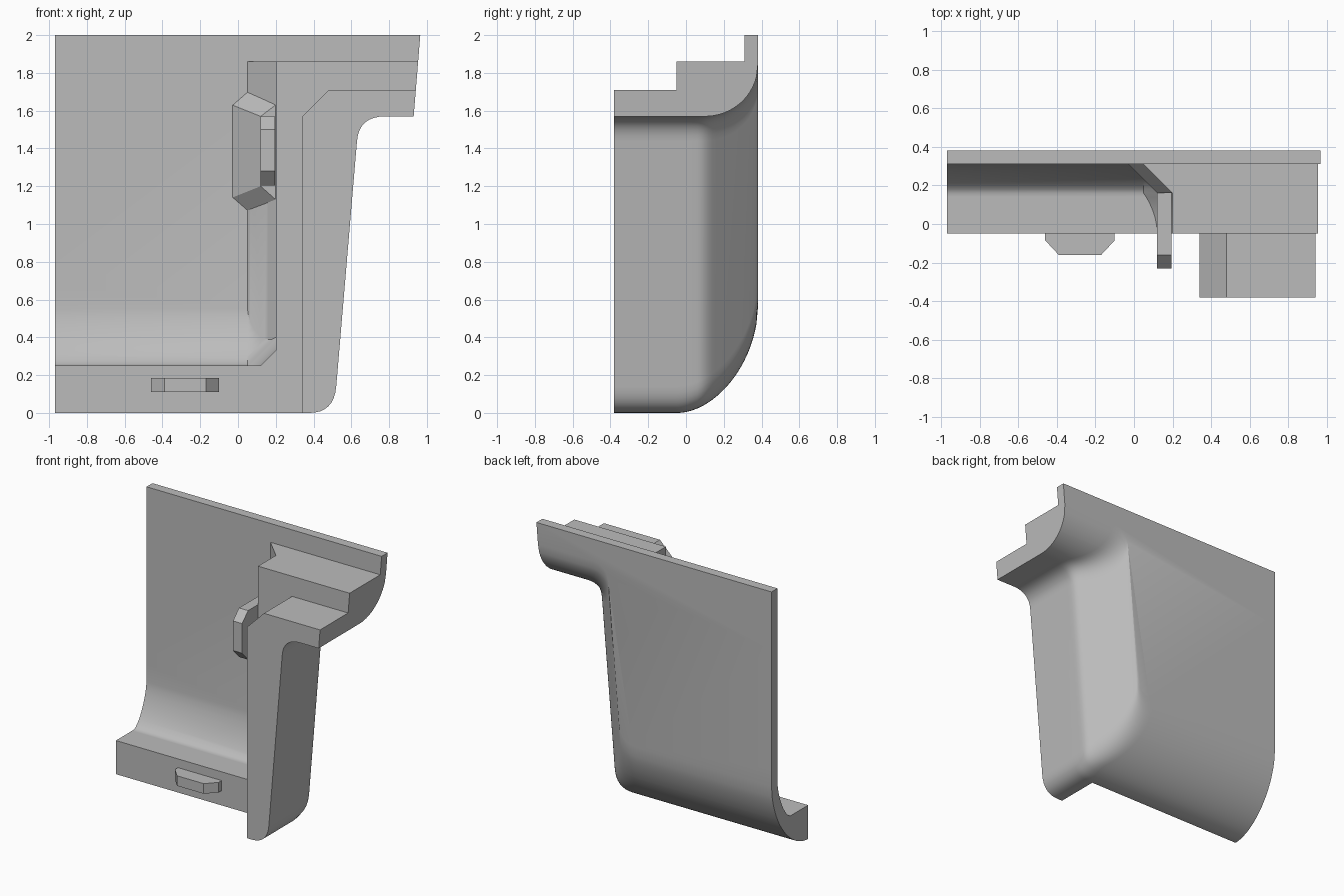
import bpy, bmesh, math

if "Cube" in bpy.data.objects:
    bpy.data.objects.remove(bpy.data.objects["Cube"])

grey = bpy.data.materials.new("plain_grey")
grey.diffuse_color = (0.5, 0.5, 0.5, 1)
grey.use_nodes = True
grey.node_tree.nodes["Principled BSDF"].inputs["Base Color"].default_value = grey.diffuse_color


def make(name, rings):
    """Loft matching rings of points into a closed solid."""
    bm = bmesh.new()
    vs = [[bm.verts.new(p) for p in r] for r in rings]
    n = len(rings[0])
    for a, b in zip(vs, vs[1:]):
        for i in range(n):
            j = (i + 1) % n
            bm.faces.new((a[i], a[j], b[j], b[i]))
    bm.faces.new(vs[0])
    bm.faces.new(vs[-1])
    bmesh.ops.remove_doubles(bm, verts=bm.verts, dist=0.0004)
    bmesh.ops.recalc_face_normals(bm, faces=bm.faces)
    me = bpy.data.meshes.new(name)
    bm.to_mesh(me)
    bm.free()
    me.materials.append(grey)
    ob = bpy.data.objects.new(name, me)
    bpy.context.collection.objects.link(ob)
    return ob


def clamp(v):
    return max(0.0, min(1.0, v))


def quarter(u, p):
    """Rise from 0 to 1 along a rounded quarter curve."""
    return 1 - (1 - clamp(u) ** p) ** (1 / p)


def bezier(a, c, b, n=8):
    return [tuple((1 - t) ** 2 * a[k] + 2 * t * (1 - t) * c[k] + t * t * b[k] for k in (0, 1))
            for t in [i / n for i in range(n + 1)]]


L = -0.97


def side_x(z):      # leaning outer side of the column
    return 0.52 + 0.11 * (z - 0.14) / 1.3


def end_x(z):       # leaning end of the arm
    return 0.93 + 0.0814 * (z - 1.57)


def bottom(y):
    return 0.55 * quarter((y + 0.04) / 0.42, 1.8)


def outer(y):
    """Bottom corner, column side, inner arm corner and arm underside."""
    b = bottom(y)
    a = 1.57 + 0.27 * quarter((y - 0.1) / 0.28, 2)
    d = max(0.0, y - 0.06)
    s = d * d / 0.16 if d < 0.08 else d - 0.04
    low = bezier((side_x(b) - s - 0.13, b), (side_x(b) - s, b), (side_x(b + 0.14) - s, b + 0.14))
    top = bezier((side_x(a - 0.13) - s, a - 0.13), (side_x(a) - s, a), (side_x(a) - s + 0.14, a))
    return low + top + [(end_x(a), a)]


def front_edge(y):
    return [(end_x(1.71), 1.71), (0.48, 1.71), (0.34, 1.57), (0.34, 0.33),
            (0.34, 0.25), (0.34, 0.2), (0.34, 0)]


def middle_edge(y):
    t = 0.25 + 0.3 * quarter((y - 0.16) / 0.15, 1.5)
    c = 0.2 - 0.15 * clamp((y - 0.16) / 0.15)
    w = 0.12 - 0.07 * clamp((y + 0.05) / 0.21) ** 2
    return [(end_x(1.86), 1.86), (c, 1.86), (c, 1.57), (c, t + c - w), (w, t), (L, t), (L, bottom(y))]


def back_edge(y):
    return [(end_x(2), 2), (L, 2), (L, 1.57), (L, 0.8), (L, 0.68), (L, 0.55), (L, bottom(y))]


# Panel, column, arm and bottom ledge as one stepped shell
layers = [(front_edge, (-0.38, -0.05)),
          (middle_edge, (-0.05, -0.04, -0.02, 0, 0.03, 0.06, 0.08, 0.1, 0.12, 0.14, 0.16, 0.18,
                         0.2, 0.22, 0.24, 0.26, 0.28, 0.295, 0.305, 0.31)),
          (back_edge, (0.31, 0.325, 0.34, 0.355, 0.365, 0.373, 0.38))]
shell = make("panel_shell", [[(x, y, z) for x, z in outer(y) + edge(y)]
                             for edge, ys in layers for y in ys])
bpy.context.view_layer.objects.active = shell
shell.select_set(True)
bpy.ops.object.shade_smooth_by_angle(angle=math.radians(32))

# Raised pad on the slanted inner wall of the column
make("wall_pad", [
    [(-0.03, 0.312, 1.14), (-0.03, 0.312, 1.63), (0.05, 0.312, 1.70), (0.05, 0.312, 1.07)],
    [(0.12, 0.16, 1.20), (0.12, 0.16, 1.57), (0.199, 0.16, 1.63), (0.199, 0.16, 1.13)]])

# Tongue reaching forward from the pad
tongue = [(0.16, 1.57), (-0.16, 1.57), (-0.23, 1.5), (-0.23, 1.28), (-0.16, 1.205), (0.16, 1.205)]
make("tongue", [[(x, y, z) for y, z in tongue] for x in (0.12, 0.195)])

# Small locating tab on the ledge front
tab = [(-0.46, -0.045), (-0.46, -0.085), (-0.39, -0.16), (-0.17, -0.16), (-0.10, -0.085), (-0.10, -0.045)]
make("ledge_tab", [[(x, y, z) for x, y in tab] for z in (0.11, 0.185)])
